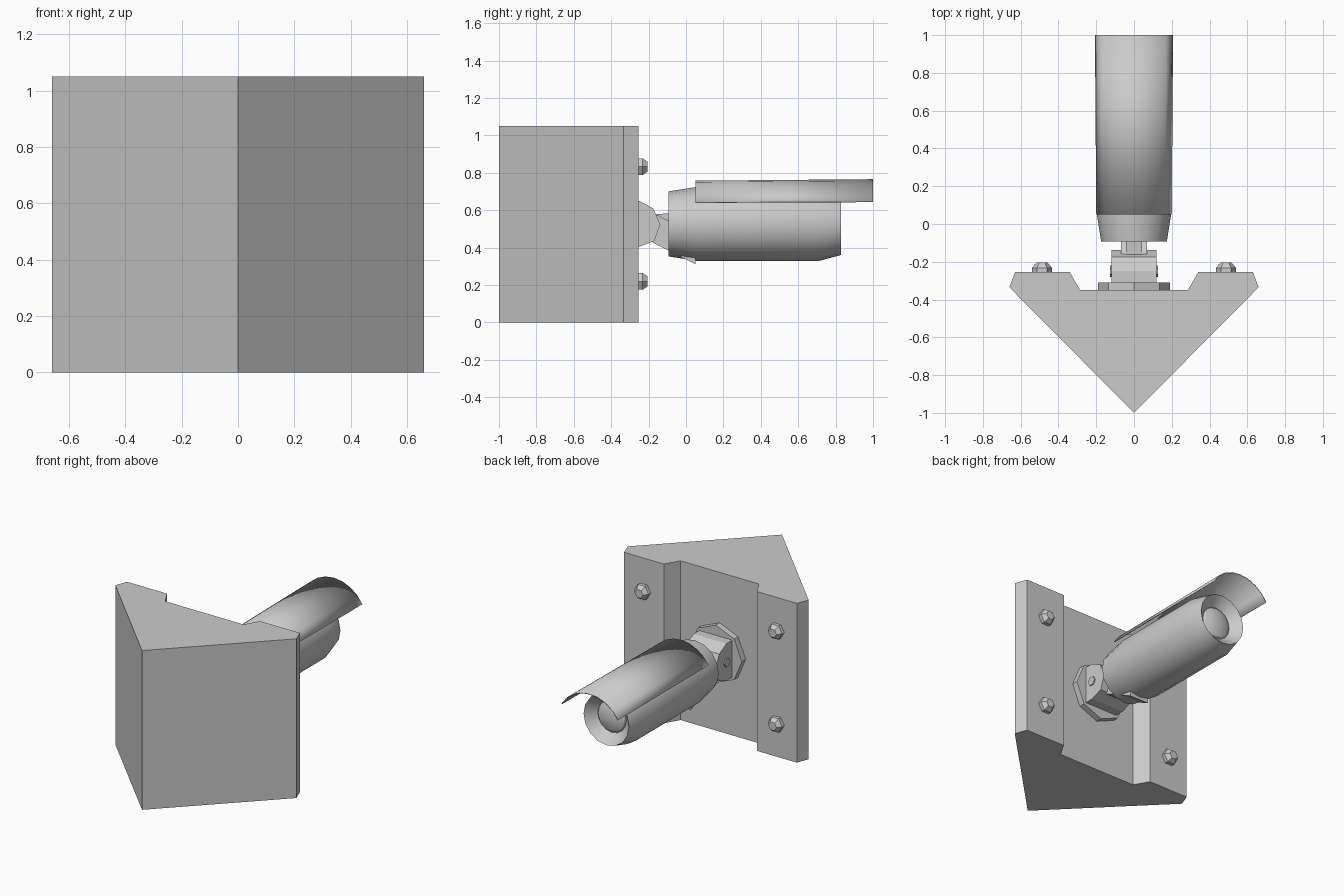
import bpy, bmesh, math

if "Cube" in bpy.data.objects:
    bpy.data.objects.remove(bpy.data.objects["Cube"])

grey = bpy.data.materials.new("painted_grey")
grey.diffuse_color = (0.6, 0.6, 0.6, 1)
grey.use_nodes = True
grey.node_tree.nodes["Principled BSDF"].inputs["Base Color"].default_value = grey.diffuse_color
CZ = 0.527  # height of the camera axis


def finish(name, bm, smooth=False):
    bmesh.ops.recalc_face_normals(bm, faces=bm.faces)
    me = bpy.data.meshes.new(name)
    bm.to_mesh(me)
    bm.free()
    me.materials.append(grey)
    ob = bpy.data.objects.new(name, me)
    bpy.context.collection.objects.link(ob)
    if smooth:
        bpy.ops.object.select_all(action='DESELECT')
        ob.select_set(True)
        bpy.context.view_layer.objects.active = ob
        bpy.ops.object.shade_smooth_by_angle(angle=math.radians(30))
    return ob


def prism(name, pts, axis, lo, hi):
    """Extrude a closed profile along x (pts are y,z) or z (pts are x,y)."""
    bm = bmesh.new()
    put = (lambda p, t: (t, *p)) if axis == 'X' else (lambda p, t: (*p, t))
    a = [bm.verts.new(put(p, lo)) for p in pts]
    b = [bm.verts.new(put(p, hi)) for p in pts]
    bm.faces.new(a)
    bm.faces.new(b)
    for i in range(len(pts)):
        j = (i + 1) % len(pts)
        bm.faces.new((a[i], a[j], b[j], b[i]))
    return finish(name, bm)


def lathe(name, prof, sides, x=0, z=CZ, smooth=False):
    """Spin a (radius, y) profile around an axis along y, capping both ends."""
    bm = bmesh.new()
    rings = []
    for r, y in prof:
        rings.append([bm.verts.new((x + r * math.cos(2 * math.pi * k / sides), y,
                                    z + r * math.sin(2 * math.pi * k / sides)))
                      for k in range(sides)])
    for a, b in zip(rings, rings[1:]):
        for k in range(sides):
            j = (k + 1) % sides
            bm.faces.new((a[k], a[j], b[j], b[k]))
    bm.faces.new(rings[0])
    bm.faces.new(rings[-1])
    return finish(name, bm, smooth)


# corner mounting block
half = [(0.66, -0.335), (0.63, -0.255), (0.34, -0.255), (0.285, -0.35)]
outline = [(0, -1)] + half + [(-x, y) for x, y in reversed(half)]
prism("corner_block", outline, 'Z', 0, 1.05)

# four hex bolts
for x in (-0.487, 0.487):
    for z in (0.22, 0.833):
        lathe("bolt", [(0.052, -0.27), (0.052, -0.232), (0.03, -0.205)], 6, x, z)

# swivel: wall plate, knuckle block, pivot pin
lathe("swivel_plate", [(0.19, -0.36), (0.19, -0.31)], 8)
prism("swivel_block", [(-0.32, 0.65), (-0.25, 0.65), (-0.175, 0.61), (-0.137, 0.525),
                       (-0.17, 0.435), (-0.25, 0.405), (-0.32, 0.405)], 'X', -0.12, 0.12)
pin = [(-0.25 + 0.03 * math.cos(k * math.pi / 3), 0.527 + 0.03 * math.sin(k * math.pi / 3))
       for k in range(6)]
prism("pivot_pin", pin, 'X', -0.128, 0.128)

# tilted arm that carries the camera, with a small neck on top
prism("tilt_arm", [(-0.2, 0.59), (-0.15, 0.573), (-0.1, 0.547), (0.05, 0.47),
                   (0.05, 0.312), (-0.18, 0.428)], 'X', -0.07, 0.07)
prism("arm_neck", [(-0.165, 0.578), (-0.05, 0.587), (-0.05, 0.48), (-0.165, 0.48)],
      'X', -0.042, 0.042)

# camera housing with recessed front
lathe("camera_body", [(0.174, -0.093), (0.198, 0.06), (0.198, 0.71), (0.166, 0.83),
                      (0.105, 0.77)], 16, smooth=True)
# lens dome
lathe("lens", [(0.105, 0.765), (0.095, 0.78), (0.06, 0.795), (0.02, 0.80)], 16, smooth=True)

# sun visor: thin curved sheet over the housing
bm = bmesh.new()
N = 8
rows = []
for y, r in ((0.05, 0.228), (1.0, 0.236)):
    rows.append([bm.verts.new((r * math.sin(a), y, CZ + r * math.cos(a)))
                 for a in [math.radians(-60 + 120 * k / N) for k in range(N + 1)]])
for k in range(N):
    bm.faces.new((rows[0][k], rows[0][k + 1], rows[1][k + 1], rows[1][k]))
visor = finish("sun_visor", bm, True)
thick = visor.modifiers.new("thickness", 'SOLIDIFY')
thick.thickness = 0.006
thick.offset = 0
